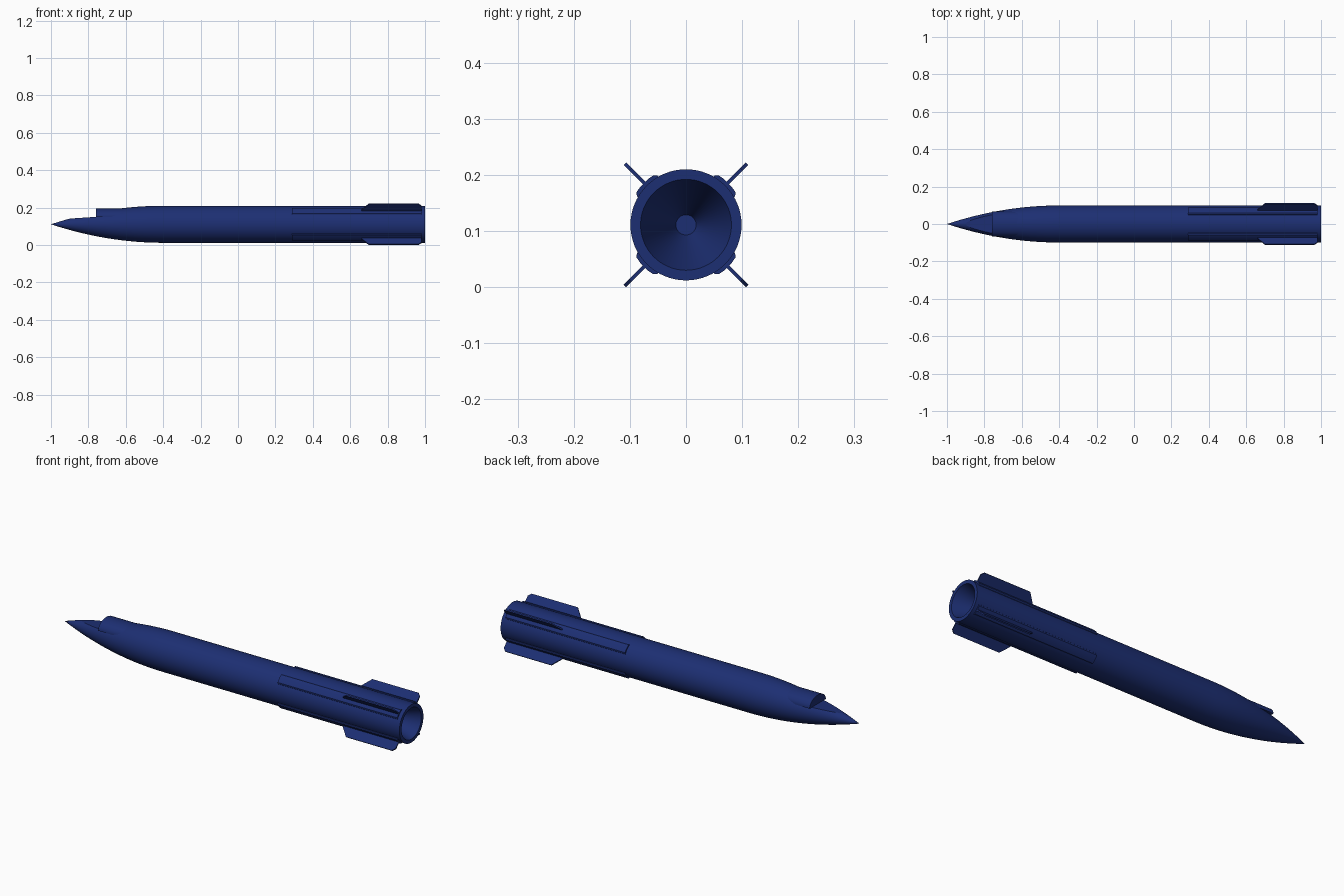
import bpy, bmesh, math
from mathutils import Matrix

if "Cube" in bpy.data.objects:
    bpy.data.objects.remove(bpy.data.objects["Cube"])

ZC = 0.111   # height of the long axis
R = 0.099    # body radius

mat = bpy.data.materials.new("navy_paint")
mat.diffuse_color = (0.012, 0.028, 0.17, 1)
mat.use_nodes = True
mat.node_tree.nodes["Principled BSDF"].inputs["Base Color"].default_value = mat.diffuse_color


def finish(name, bm, smooth=True):
    bmesh.ops.recalc_face_normals(bm, faces=bm.faces)
    me = bpy.data.meshes.new(name)
    bm.to_mesh(me)
    bm.free()
    ob = bpy.data.objects.new(name, me)
    bpy.context.collection.objects.link(ob)
    me.materials.append(mat)
    ob.location.z = ZC
    if smooth:
        bpy.ops.object.select_all(action='DESELECT')
        ob.select_set(True)
        bpy.context.view_layer.objects.active = ob
        bpy.ops.object.shade_smooth_by_angle(angle=math.radians(30))
    return ob


def prism(points, offset):
    """Closed solid from a planar outline pushed along an offset."""
    bm = bmesh.new()
    f = bm.faces.new([bm.verts.new(p) for p in points])
    r = bmesh.ops.extrude_face_region(bm, geom=[f])
    vs = [v for v in r["geom"] if isinstance(v, bmesh.types.BMVert)]
    bmesh.ops.translate(bm, verts=vs, vec=offset)
    return bm


# Body: ogive nose, straight tube and conical nozzle recess, all one lathe
profile = [(-1, 0)]
for i in range(1, 17):
    x = -1 + 0.6 * i / 16
    profile.append((x, R * (1 - ((x + 0.4) / 0.6) ** 2)))
profile += [(1, R), (1, 0.081), (0.82, 0.018), (0.82, 0)]
bm = bmesh.new()
vs = [bm.verts.new((x, 0, r)) for x, r in profile]
es = [bm.edges.new(p) for p in zip(vs, vs[1:])]
bmesh.ops.spin(bm, geom=vs + es, cent=(0, 0, 0), axis=(1, 0, 0),
               angle=2 * math.pi, steps=64)
bmesh.ops.remove_doubles(bm, verts=bm.verts, dist=1e-5)
body = finish("body", bm)

# Ramp cut into the top of the nose
ramp = prism([(-0.92, -0.1, 0.029), (-0.74, -0.1, 0.041),
              (-0.74, -0.1, 0.2), (-0.92, -0.1, 0.2)], (0, 0.2, 0))
cutter = finish("ramp_cutter", ramp, False)
cutter.hide_render = True
cutter.hide_set(True)
cut = body.modifiers.new("ramp", 'BOOLEAN')
cut.operation = 'DIFFERENCE'
cut.object = cutter
cut.solver = 'EXACT'

# Arched fairing behind the ramp, fading into the body
arch = []
for i in range(25):
    a = math.pi * i / 24
    arch.append((-0.76, 0.067 * math.cos(a), 0.039 + 0.046 * math.sin(a)))
finish("nose_fairing", prism(arch, (0.3, 0, 0)))

# Four raised conduits and four fins on the diagonals
H, T = 0.026, 0.0065
section = [(0.29, -H, 0.085), (0.29, -H, 0.098), (0.29, -0.021, 0.1035),
           (0.29, -0.01, 0.1055), (0.29, 0.01, 0.1055), (0.29, 0.021, 0.1035),
           (0.29, H, 0.098), (0.29, H, 0.085)]
outline = [(0.66, -T / 2, 0.09), (0.66, -T / 2, 0.11), (0.70, -T / 2, 0.154),
           (0.965, -T / 2, 0.154), (0.98, -T / 2, 0.14), (0.98, -T / 2, 0.09)]
for k in range(4):
    turn = Matrix.Rotation(math.radians(45 + 90 * k), 4, 'X')
    c = prism(section, (0.69, 0, 0))
    c.transform(turn)
    finish(f"conduit_{k + 1}", c)
    f = prism(outline, (0, T, 0))
    f.transform(turn)
    finish(f"fin_{k + 1}", f, False)
